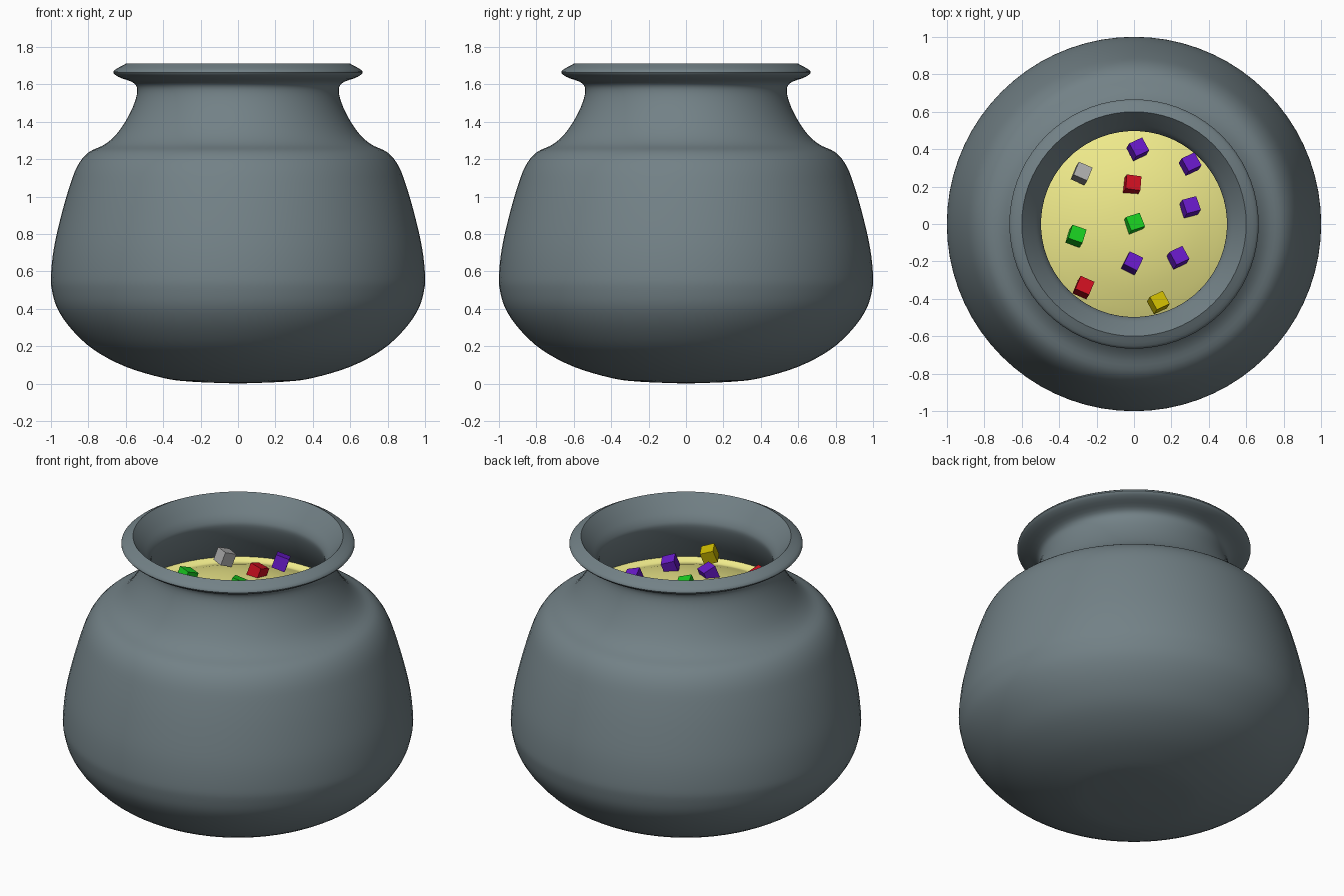
import bpy, bmesh, math
from mathutils import Vector, Euler

if "Cube" in bpy.data.objects:
    bpy.data.objects.remove(bpy.data.objects["Cube"])


def material(name, rgb):
    m = bpy.data.materials.new(name)
    m.diffuse_color = (*rgb, 1)
    m.use_nodes = True
    m.node_tree.nodes["Principled BSDF"].inputs["Base Color"].default_value = m.diffuse_color
    return m


def smooth_path(points, steps=4):
    """Catmull-Rom curve through (radius, height) points."""
    p = [Vector(q) for q in points]
    p = [p[0]] + p + [p[-1]]
    out = []
    for a, b, c, d in zip(p, p[1:], p[2:], p[3:]):
        for i in range(steps):
            t = i / steps
            out.append(0.5 * (2 * b + (c - a) * t + (2 * a - 5 * b + 4 * c - d) * t * t
                              + (3 * b - a - 3 * c + d) * t ** 3))
    return out + [p[-1]]


def finish(name, bm, mat):
    bmesh.ops.recalc_face_normals(bm, faces=bm.faces)
    mesh = bpy.data.meshes.new(name)
    bm.to_mesh(mesh)
    bm.free()
    mesh.materials.append(mat)
    ob = bpy.data.objects.new(name, mesh)
    bpy.context.collection.objects.link(ob)
    return ob


def lathe(name, path, mat, sides=72):
    bm = bmesh.new()
    verts = [bm.verts.new((max(r, 0), 0, z)) for r, z in path]
    edges = [bm.edges.new(e) for e in zip(verts, verts[1:])]
    bmesh.ops.spin(bm, geom=verts + edges, cent=(0, 0, 0), axis=(0, 0, 1),
                   angle=math.tau, steps=sides, use_merge=True)
    bmesh.ops.remove_doubles(bm, verts=bm.verts, dist=0.0005)
    ob = finish(name, bm, mat)
    bpy.context.view_layer.objects.active = ob
    ob.select_set(True)
    bpy.ops.object.shade_smooth_by_angle(angle=math.radians(40))
    ob.select_set(False)
    return ob


# Pot: outside, rim and inside wall in one turned shell
outside = [(0, 0), (0.25, 0.01), (0.40, 0.03), (0.60, 0.09), (0.77, 0.18), (0.89, 0.29),
           (0.965, 0.40), (0.995, 0.50), (1.0, 0.58), (0.985, 0.72), (0.95, 0.88),
           (0.905, 1.04), (0.86, 1.16), (0.80, 1.235), (0.71, 1.28), (0.64, 1.345),
           (0.575, 1.45), (0.54, 1.55), (0.555, 1.605), (0.64, 1.64), (0.665, 1.67),
           (0.60, 1.71)]
inside = [(0.60, 1.71), (0.545, 1.64), (0.505, 1.58), (0.50, 1.53), (0.54, 1.43),
          (0.61, 1.32), (0.68, 1.25), (0.77, 1.20), (0.82, 1.14), (0.91, 0.87),
          (0.96, 0.58), (0.92, 0.40), (0.75, 0.22), (0.40, 0.08), (0, 0.05)]
lathe("pot", smooth_path(outside) + smooth_path(inside)[1:],
      material("slate", (0.17, 0.22, 0.24)))

# Domed filling with a shallow lip against the wall
filling = [(0, 1.40), (0.15, 1.391), (0.30, 1.365), (0.45, 1.32), (0.56, 1.277),
           (0.61, 1.262), (0.66, 1.29)]
lathe("filling", smooth_path(filling), material("pale_yellow", (0.87, 0.83, 0.26)))

# Small tilted cubes scattered on the filling
colours = {
    "purple": material("purple", (0.14, 0.01, 0.58)),
    "red": material("red", (0.62, 0.005, 0.015)),
    "green": material("green", (0.01, 0.62, 0.015)),
    "gold": material("gold", (0.62, 0.50, 0.0)),
    "grey": material("grey", (0.42, 0.42, 0.42)),
}
# colour, x, y, spin in degrees
cubes = [("purple", 0.02, 0.40, 25), ("purple", 0.30, 0.32, 25), ("purple", 0.30, 0.09, 15),
         ("purple", 0.235, -0.18, 25), ("purple", -0.01, -0.21, -28), ("red", -0.01, 0.21, -8),
         ("red", -0.27, -0.34, -25), ("green", 0.0, 0.0, 18), ("green", -0.31, -0.065, -20),
         ("gold", 0.13, -0.42, 25), ("grey", -0.28, 0.27, -25)]
for i, (colour, x, y, spin) in enumerate(cubes):
    bm = bmesh.new()
    bmesh.ops.create_cube(bm, size=0.08)
    ob = finish(f"{colour}_cube_{i + 1}", bm, colours[colour])
    ob.location = (x, y, 1.40)
    tilt = Euler((math.radians(-18), math.radians(12), 0)).to_matrix()
    ob.rotation_euler = (tilt @ Euler((0, 0, math.radians(spin))).to_matrix()).to_euler()
